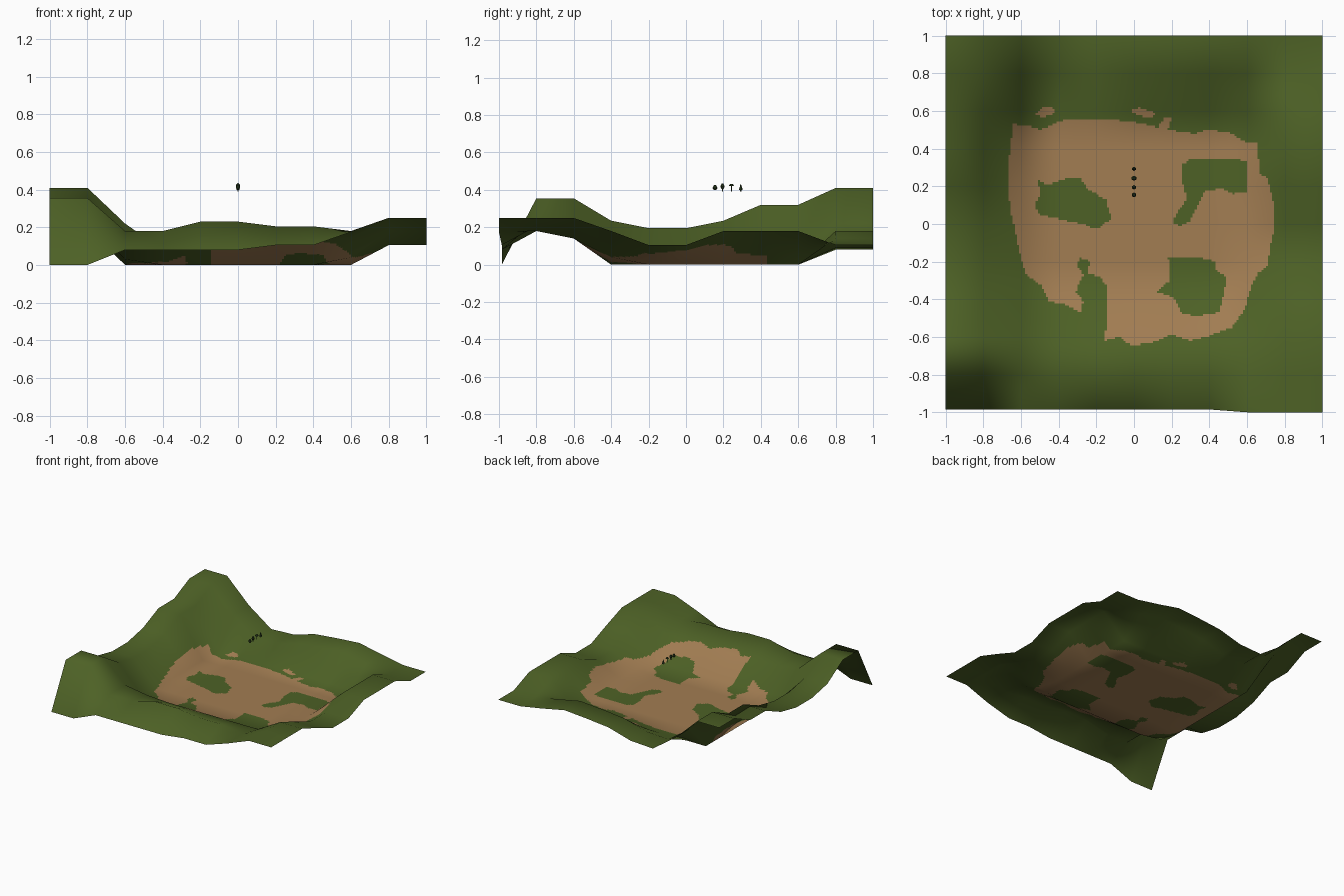
import bpy, bmesh, math
from mathutils import Vector

if "Cube" in bpy.data.objects:
    bpy.data.objects.remove(bpy.data.objects["Cube"])


def material(name, rgb):
    m = bpy.data.materials.new(name)
    m.diffuse_color = (*rgb, 1)
    m.use_nodes = True
    m.node_tree.nodes["Principled BSDF"].inputs["Base Color"].default_value = m.diffuse_color
    return m


GRASS = material("grass_green", (0.075, 0.12, 0.019))
EARTH = material("earth_brown", (0.36, 0.205, 0.085))
LEAF = material("dark_leaf", (0.022, 0.042, 0.012))

# Heights every 0.2 units, front row first; outer columns repeat their neighbours
rows = [
    [0, .08, .08, .08, .08, .105, .105, .175, .25],
    [.355, .18, .18, .23, .23, .205, .205, .18, .25],
    [.355, .18, .15, .14, .14, .14, .14, .14, .25],
    [.235, .03, 0, 0, 0, 0, 0, .04, .18],
    [.195, 0, 0, 0, 0, 0, 0, 0, .105],
    [.195, 0, 0, 0, 0, 0, 0, 0, .105],
    [.235, 0, 0, 0, 0, 0, 0, 0, .18],
    [.32, 0, 0, 0, 0, 0, 0, 0, .18],
    [.32, 0, 0, 0, 0, 0, 0, 0, .18],
    [.41, .22, .08, .09, .145, .165, .18, .14, .105],
]
H = [[r[0]] + r + [r[-1]] for r in rows]
H.append(H[-1])


def slope_normal(i, j):
    l, r = max(i - 1, 0), min(i + 1, 10)
    b, t = max(j - 1, 0), min(j + 1, 10)
    dx = (H[j][r] - H[j][l]) / (0.2 * (r - l))
    dy = (H[t][i] - H[b][i]) / (0.2 * (t - b))
    return Vector((-dx, -dy, 1)).normalized()


N = [[slope_normal(i, j) for i in range(11)] for j in range(11)]


def blend(table, u, v):
    i, j = min(int(u), 9), min(int(v), 9)
    a, b = u - i, v - j
    return ((table[j][i] * (1 - a) + table[j][i + 1] * a) * (1 - b)
            + (table[j + 1][i] * (1 - a) + table[j + 1][i + 1] * a) * b)


# Outline of the bare earth, including the grassy inlet on the front side
earth = [(-.64, .53), (-.55, .52), (-.5, .5), (-.38, .55), (-.2, .555), (-.08, .55),
         (.04, .535), (.13, .51), (.16, .57), (.2, .56), (.18, .5), (.32, .48),
         (.38, .5), (.5, .49), (.6, .43), (.65, .43), (.67, .27), (.71, .24),
         (.75, .08), (.74, -.05), (.72, -.14), (.71, -.22), (.66, -.26), (.62, -.34),
         (.59, -.45), (.52, -.55), (.38, -.6), (.3, -.62), (.2, -.585), (.1, -.63),
         (-.02, -.645), (-.07, -.6), (-.16, -.62), (-.14, -.52), (-.14, -.34),
         (-.18, -.28), (-.25, -.26), (-.23, -.2), (-.29, -.18), (-.3, -.22),
         (-.27, -.27), (-.31, -.36), (-.27, -.41), (-.28, -.47), (-.36, -.43),
         (-.45, -.41), (-.49, -.33), (-.57, -.27), (-.6, -.18), (-.63, -.05),
         (-.66, .1), (-.67, .3)]
# Grass islands inside the earth
islands = [
    [(-.51, .23), (-.46, .21), (-.36, .24), (-.28, .24), (-.25, .19), (-.15, .13),
     (-.12, .03), (-.2, -.03), (-.27, 0), (-.37, .02), (-.5, .05), (-.53, .1), (-.5, .16)],
    [(.25, .31), (.3, .35), (.45, .34), (.53, .35), (.6, .33), (.6, .17), (.52, .16),
     (.47, .19), (.37, .17), (.34, .1), (.3, .02), (.25, -.01), (.21, 0), (.22, .05),
     (.28, .13), (.26, .22)],
    [(.18, -.18), (.35, -.18), (.43, -.2), (.44, -.25), (.49, -.28), (.48, -.36),
     (.45, -.47), (.33, -.49), (.25, -.47), (.21, -.39), (.12, -.36), (.19, -.3), (.19, -.22)],
]
# Small earth patches beyond the back rim
patches = [[(-.53, .58), (-.49, .62), (-.43, .62), (-.42, .59), (-.48, .565)],
           [(-.02, .6), (.03, .62), (.11, .59), (.1, .565), (.03, .575)]]


def inside(poly, x, y):
    hit = False
    for (x1, y1), (x2, y2) in zip(poly, poly[1:] + poly[:1]):
        if (y1 > y) != (y2 > y) and x < x1 + (y - y1) * (x2 - x1) / (y2 - y1):
            hit = not hit
    return hit


def is_earth(x, y):
    if abs(x) > .8 or abs(y) > .7:
        return False
    if any(inside(p, x, y) for p in patches):
        return True
    return inside(earth, x, y) and not any(inside(p, x, y) for p in islands)


# Terrain sheet: fine enough that the ground colours have clean borders
STEPS = 180
verts, normals, faces = [], [], []
for b in range(STEPS + 1):
    for a in range(STEPS + 1):
        u, v = a * 10 / STEPS, b * 10 / STEPS
        x, y = -1 + u / 5, -1 + v / 5
        if v < 1:  # front border is pulled in slightly on the left
            y += 0.015 * (1 - v) * max(0, min(1, (.6 - x) / .2))
        verts.append((x, y, blend(H, u, v)))
        normals.append(blend(N, u, v).normalized())
for b in range(STEPS):
    for a in range(STEPS):
        k = b * (STEPS + 1) + a
        faces.append((k, k + 1, k + STEPS + 2, k + STEPS + 1))
mesh = bpy.data.meshes.new("terrain")
mesh.from_pydata(verts, [], faces)
mesh.materials.append(GRASS)
mesh.materials.append(EARTH)
for p in mesh.polygons:
    p.use_smooth = True
    p.material_index = int(is_earth(p.center.x, p.center.y))
mesh.normals_split_custom_set_from_vertices(normals)
bpy.context.collection.objects.link(bpy.data.objects.new("terrain", mesh))


# Tiny floating plants, each a stack of tapered pieces: (bottom, top, r_bottom, r_top)
def plant(name, y, pieces):
    bm = bmesh.new()
    for z0, z1, r0, r1 in pieces:
        made = bmesh.ops.create_cone(bm, cap_ends=True, segments=6, radius1=r0,
                                     radius2=r1, depth=z1 - z0)["verts"]
        bmesh.ops.translate(bm, verts=made, vec=(0, y, (z0 + z1) / 2))
    me = bpy.data.meshes.new(name)
    bm.to_mesh(me)
    bm.free()
    me.materials.append(LEAF)
    bpy.context.collection.objects.link(bpy.data.objects.new(name, me))


plant("bush", .155, [(.4, .41, .007, .013), (.41, .425, .013, .006)])
plant("round_tree", .195, [(.392, .41, .003, .003), (.405, .418, .006, .012),
                           (.418, .435, .012, .004)])
plant("flat_tree", .243, [(.39, .425, .002, .002), (.422, .432, .014, .006)])
plant("cone_tree", .293, [(.39, .4, .003, .003), (.398, .432, .011, .001)])
